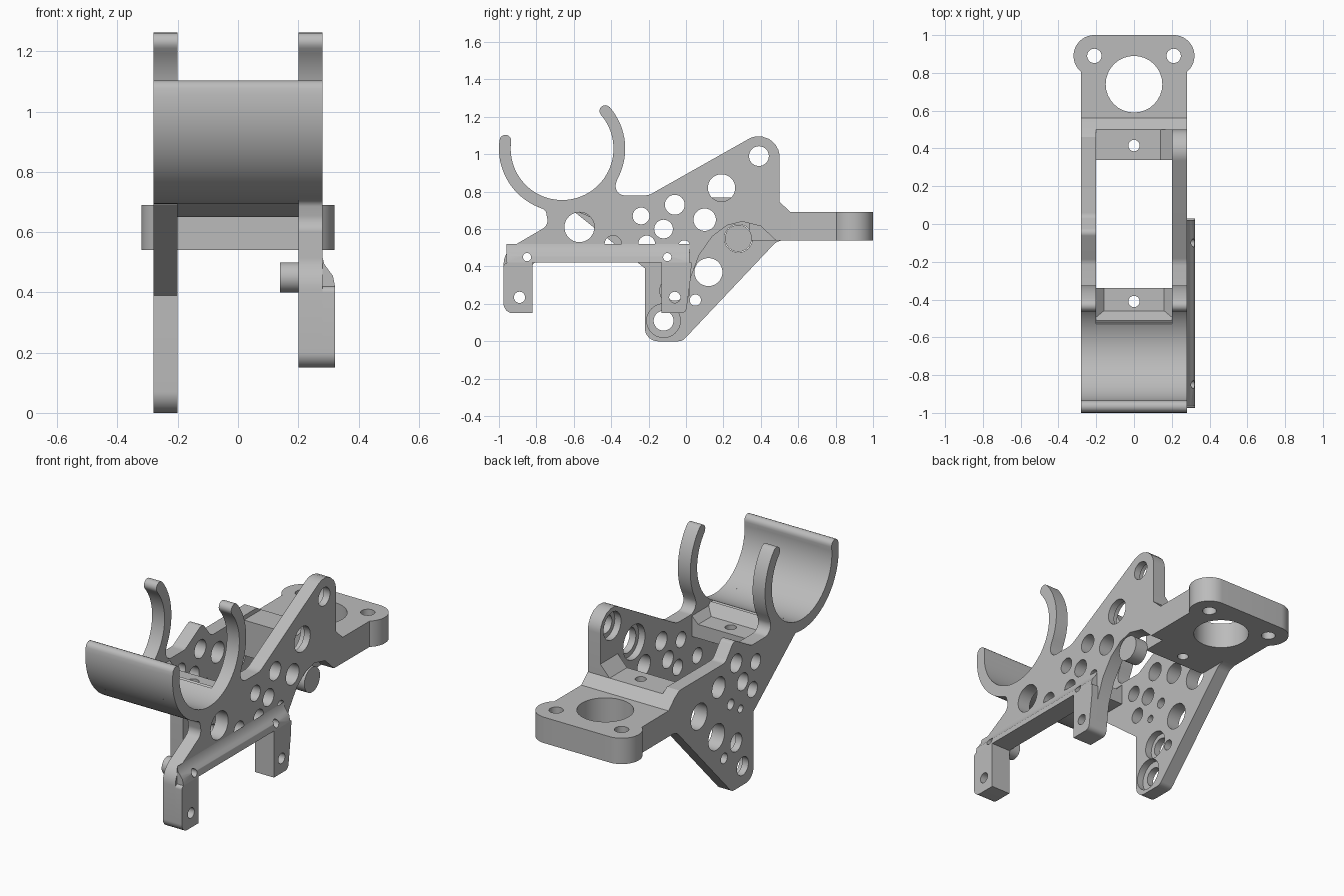
import bpy, bmesh
from math import cos, sin, radians, tan
from mathutils import Vector, Matrix

if "Cube" in bpy.data.objects:
    bpy.data.objects.remove(bpy.data.objects["Cube"])

grey = bpy.data.materials.new("plain grey")
grey.use_nodes = True
grey.diffuse_color = (0.5, 0.5, 0.5, 1)
grey.node_tree.nodes["Principled BSDF"].inputs["Base Color"].default_value = (0.5, 0.5, 0.5, 1)

# Profile plane to world space, keyed by the extrusion axis
AXES = {
    "x": Matrix(((0, 0, 1, 0), (1, 0, 0, 0), (0, 1, 0, 0), (0, 0, 0, 1))),
    "y": Matrix(((1, 0, 0, 0), (0, 0, -1, 0), (0, 1, 0, 0), (0, 0, 0, 1))),
    "z": Matrix.Identity(4),
}


def arc(cx, cy, r, a0, a1, n=24):
    """Points on an arc, angles in degrees."""
    steps = [radians(a0 + (a1 - a0) * i / n) for i in range(n + 1)]
    return [(cx + r * cos(a), cy + r * sin(a)) for a in steps]


def circle(cx, cy, r):
    return arc(cx, cy, r, 0, 348.75, 31)


def rounded(points):
    """Outline whose points may carry a third value, the corner radius."""
    out = []
    for i, p in enumerate(points):
        b = Vector(p[:2])
        r = p[2] if len(p) > 2 else 0
        if not r:
            out.append(tuple(b))
            continue
        u = (Vector(points[i - 1][:2]) - b).normalized()
        v = (Vector(points[(i + 1) % len(points)][:2]) - b).normalized()
        half = u.angle(v) / 2
        start, end = b + u * r / tan(half), b + v * r / tan(half)
        c = b + (u + v).normalized() * r / sin(half)
        for k in range(9):
            d = (start - c).lerp(end - c, k / 8).normalized()
            out.append(tuple(c + d * r))
    return out


def prism(name, axis, lo, hi, outline, holes=()):
    """Solid plate from an outline and round holes (u, v, radius)."""
    curve = bpy.data.curves.new(name, "CURVE")
    curve.dimensions = "2D"
    curve.fill_mode = "BOTH"
    curve.extrude = (hi - lo) / 2
    for loop in [rounded(outline)] + [circle(*h) for h in holes]:
        spline = curve.splines.new("POLY")
        spline.points.add(len(loop) - 1)
        for point, (u, v) in zip(spline.points, loop):
            point.co = (u, v, 0, 1)
        spline.use_cyclic_u = True
    temp = bpy.data.objects.new(name + "_curve", curve)
    bpy.context.collection.objects.link(temp)
    mesh = bpy.data.meshes.new_from_object(temp.evaluated_get(bpy.context.evaluated_depsgraph_get()))
    bpy.data.objects.remove(temp)
    offset = Vector([(lo + hi) / 2 if a == axis else 0 for a in "xyz"])
    bm = bmesh.new()
    bm.from_mesh(mesh)
    bm.transform(Matrix.Translation(offset) @ AXES[axis])
    bmesh.ops.remove_doubles(bm, verts=bm.verts, dist=0.0001)
    bmesh.ops.recalc_face_normals(bm, faces=bm.faces)
    bm.to_mesh(mesh)
    bm.free()
    mesh.materials.clear()
    mesh.materials.append(grey)
    mesh.name = name
    obj = bpy.data.objects.new(name, mesh)
    bpy.context.collection.objects.link(obj)
    return obj


def drill(obj, axis, lo, hi, *holes):
    """Cut round bores into a part."""
    for h in holes:
        cutter = prism("bore_cutter", axis, lo, hi, circle(*h))
        mod = obj.modifiers.new("bore", "BOOLEAN")
        mod.object = cutter
        mod.solver = "EXACT"
        bpy.context.view_layer.objects.active = obj
        bpy.ops.object.modifier_apply(modifier=mod.name)
        bpy.data.objects.remove(cutter)


# Cradle measurements, shared by both plates and the trough
CY, CZ, OUTER, INNER = -0.6625, 1.03, 0.3375, 0.275
MID, CAP = (OUTER + INNER) / 2, (OUTER - INNER) / 2


def cap(angle, a0, a1):
    a = radians(angle)
    return arc(CY + MID * cos(a), CZ + MID * sin(a), CAP, a0, a1, 8)[1:-1]


def cradle(start):
    """Open ring with round tips, from the front neck to the rear neck."""
    return (arc(CY, CZ, OUTER, start, 172) + cap(172, 172, -8)
            + arc(CY, CZ, INNER, 172, 401, 48) + cap(401, 221, 41)
            + arc(CY, CZ, OUTER, 401, 331, 16))


shared_holes = [(-0.24, 0.67, 0.045), (-0.21, 0.52, 0.045), (-0.12, 0.6, 0.05),
                (-0.06, 0.73, 0.053), (0.1, 0.65, 0.06), (-0.01, 0.51, 0.03),
                (-0.1, 0.45, 0.022)]
rear_edge = [(0.5, 0.745), (0.56, 0.69), (0.56, 0.54)]

# Left plate with two feet and the tall rear ear
left = prism("left_plate", "x", 0.2, 0.28,
             [(-0.82, 0.42), (-0.82, 0.15), (-0.975, 0.15, 0.05), (-0.975, 0.48, 0.12),
              (-0.735, 0.62, 0.05), (-0.75, 0.7, 0.03)] + cradle(250)
             + [(-0.395, 0.78, 0.05), (-0.2, 0.78, 0.08), (0.5, 1.175, 0.11)] + rear_edge
             + [(0.48, 0.54), (0.4, 0.615), (0.3, 0.64), (0.22, 0.62), (0.14, 0.56),
                (0.07, 0.46), (0.025, 0.34), (0, 0.15, 0.03), (-0.13, 0.15), (-0.13, 0.42)],
             shared_holes + [(-0.57, 0.61, 0.08), (-0.39, 0.52, 0.045), (0.19, 0.82, 0.073),
                             (0.39, 0.99, 0.053), (0.28, 0.55, 0.072), (-0.85, 0.45, 0.022),
                             (-0.89, 0.235, 0.03), (-0.06, 0.235, 0.03)])
drill(left, "x", 0.15, 0.24, (0.39, 0.99, 0.08), (0.19, 0.82, 0.1))

# Right plate with the deep lower triangle
right = prism("right_plate", "x", -0.28, -0.2,
              [(-0.22, 0), (-0.22, 0.39)][1:] + cradle(280)
              + [(-0.395, 0.78, 0.05), (-0.2, 0.78, 0.06), (-0.04, 0.87, 0.03),
                 (0.04, 0.77, 0.04), (0.46, 0.77)] + rear_edge
              + [(0.49, 0.54, 0.08), (-0.02, 0, 0.05), (-0.22, 0, 0.07)],
              shared_holes + [(0.28, 0.55, 0.075), (0.12, 0.37, 0.075), (0.05, 0.22, 0.03),
                              (-0.12, 0.11, 0.053), (-0.06, 0.27, 0.053)])
drill(right, "x", -0.24, -0.15, (-0.12, 0.11, 0.09), (-0.06, 0.27, 0.08))

# Outward flare along the lower edge of the left plate, and the foot pads
flare = prism("lower_flare", "y", -0.96, 0.02,
              [(0.28, 0.42), (0.28, 0.52), (0.286, 0.495), (0.3, 0.475), (0.315, 0.455), (0.322, 0.42)])
drill(flare, "x", 0.25, 0.35, (-0.85, 0.45, 0.022), (-0.1, 0.45, 0.022))
prism("front_foot_pad", "x", 0.28, 0.322,
      [(-0.82, 0.42), (-0.82, 0.15), (-0.975, 0.15, 0.05), (-0.975, 0.42, 0.02)],
      [(-0.89, 0.235, 0.03)])
prism("rear_foot_pad", "x", 0.28, 0.322,
      [(0.03, 0.42), (0.025, 0.34), (0, 0.15, 0.03), (-0.13, 0.15), (-0.13, 0.42)],
      [(-0.06, 0.235, 0.03)])
prism("locating_boss", "x", 0.14, 0.2, circle(-0.85, 0.45, 0.05), [(-0.85, 0.45, 0.022)])

# Trough between the plates
prism("cradle_trough", "x", -0.2, 0.2,
      arc(CY, CZ, OUTER, 299, 172, 32) + cap(172, 172, -8) + arc(CY, CZ, INNER, 172, 299, 32))

# Cross bars with their corner wedges
front_bar = prism("front_cross_bar", "x", -0.2, 0.2,
                  [(-0.34, 0.65), (-0.34, 0.73), (-0.46, 0.73), (-0.51, 0.79), (-0.62, 0.71), (-0.48, 0.65)])
drill(front_bar, "z", 0.6, 0.85, (0, -0.41, 0.03))
for side, label in ((-1, "right"), (1, "left")):
    prism(label + "_front_wedge", "y", -0.5, -0.34,
          [(side * 0.2, 0.73), (side * 0.2, 0.77), (side * 0.16, 0.73)])
rear_bar = prism("rear_cross_bar", "x", -0.2, 0.2, [(0.34, 0.54), (0.34, 0.745)] + rear_edge)
drill(rear_bar, "z", 0.5, 0.8, (0, 0.415, 0.03))
prism("rear_wedge", "y", 0.34, 0.5, [(0.2, 0.745), (0.2, 0.81), (0.14, 0.745)])

# Rear mounting flange with two round lugs
prism("rear_flange", "z", 0.54, 0.69,
      [(-0.28, 0.56), (0.28, 0.56)] + arc(0.21, 0.89, 0.11, -50, 90) + arc(-0.21, 0.89, 0.11, 90, 230),
      [(0, 0.74, 0.15), (0.21, 0.89, 0.038), (-0.21, 0.89, 0.038)])

# Smooth curved walls, keep hard edges
for obj in bpy.context.collection.objects:
    obj.select_set(obj.type == "MESH")
bpy.ops.object.shade_smooth_by_angle(angle=radians(30))
